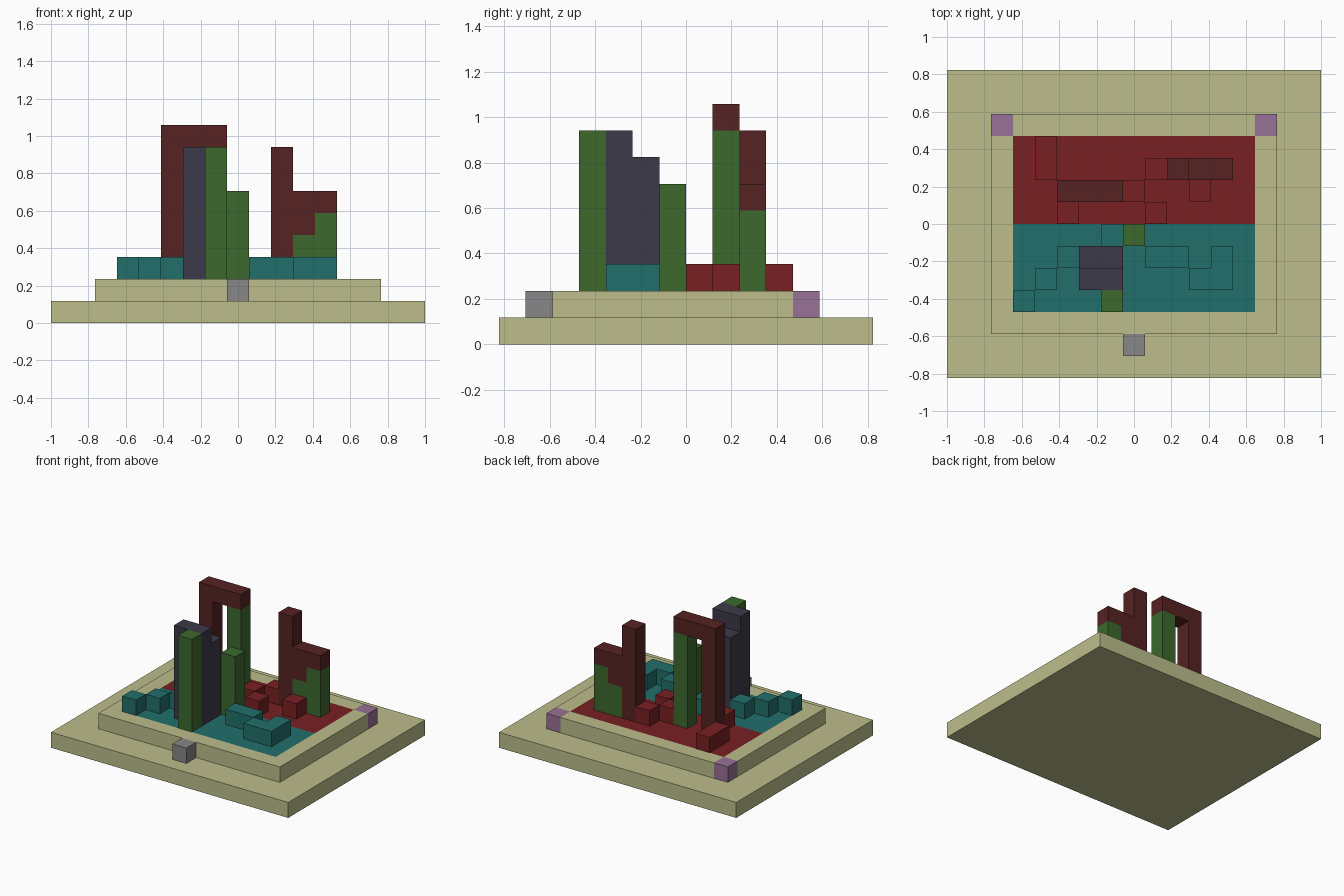
import bpy, bmesh
from mathutils import Vector

cube = bpy.data.objects.get("Cube")
if cube:
    bpy.data.objects.remove(cube)

NX, NY = 17, 14          # plinth size in blocks
U = 2 / NX               # block size


def linear(c):
    c /= 255
    return c / 12.92 if c <= 0.04045 else ((c + 0.055) / 1.055) ** 2.4


def material(name, *rgb):
    colour = [linear(c) for c in rgb] + [1]
    m = bpy.data.materials.new(name)
    m.use_nodes = True
    m.diffuse_color = colour
    m.node_tree.nodes["Principled BSDF"].inputs["Base Color"].default_value = colour
    return m


sand = material("sand", 188, 190, 139)
red = material("red", 121, 32, 35)
dark_red = material("dark red", 86, 34, 34)
teal = material("teal", 33, 111, 106)
green = material("green", 60, 105, 45)
slate = material("slate", 60, 58, 72)
grey = material("grey", 136, 135, 137)
purple = material("purple", 152, 113, 151)


def blocks(name, mat, *boxes):
    """One object of boxes, each (start cell, size) in block units."""
    bm = bmesh.new()
    for start, size in boxes:
        size = Vector(size)
        centre = Vector(start) + size / 2 - Vector((NX / 2, NY / 2, 0))
        verts = bmesh.ops.create_cube(bm, size=1)["verts"]
        for v in verts:
            v.co = (v.co * size + centre) * U
    mesh = bpy.data.meshes.new(name)
    bm.to_mesh(mesh)
    bm.free()
    mesh.materials.append(mat)
    obj = bpy.data.objects.new(name, mesh)
    bpy.context.collection.objects.link(obj)


def rubble(name, mat, cells):
    """Single loose blocks lying on the floor."""
    blocks(name, mat, *[((i, j, 2), (1, 1, 1)) for i, j in cells])


# Plinth, raised rim and two-tone floor
blocks("plinth", sand, ((0, 0, 0), (NX, NY, 1)))
blocks("floor_rim", sand,
       ((2, 2, 1), (13, 1, 1)), ((3, 11, 1), (11, 1, 1)),
       ((2, 3, 1), (1, 8, 1)), ((14, 3, 1), (1, 8, 1)))
blocks("front_floor", teal, ((3, 3, 1), (11, 4, 1)))
blocks("back_floor", red, ((3, 7, 1), (11, 4, 1)))
blocks("corner_blocks", purple, ((2, 11, 1), (1, 1, 1)), ((14, 11, 1), (1, 1, 1)))
blocks("front_step", grey, ((8, 1, 1), (1, 1, 1)))

# Arch with one green post
blocks("arch", dark_red, ((5, 8, 2), (1, 1, 6)), ((5, 8, 8), (3, 1, 1)))
blocks("arch_post", green, ((7, 8, 2), (1, 1, 6)))

# Broken wall with green growth
blocks("broken_wall", dark_red, ((10, 9, 2), (1, 1, 6)),
       ((11, 9, 4), (1, 1, 2)), ((12, 9, 5), (1, 1, 1)))
blocks("wall_growth", green, ((11, 9, 2), (1, 1, 2)), ((12, 9, 2), (1, 1, 3)))

# Stepped tower and pillars
blocks("tower", slate, ((6, 4, 2), (2, 1, 6)), ((6, 5, 2), (2, 1, 5)))
blocks("front_pillar", green, ((7, 3, 2), (1, 1, 6)))
blocks("middle_pillar", green, ((8, 6, 2), (1, 1, 4)))

# Low walls and loose blocks
blocks("teal_walls", teal, ((9, 5, 2), (2, 1, 1)),
       ((11, 4, 2), (2, 1, 1)), ((12, 5, 2), (1, 1, 1)))
blocks("red_wall", red, ((4, 9, 2), (1, 2, 1)))
rubble("teal_rubble", teal, [(3, 3), (4, 4), (5, 5), (7, 6)])
rubble("red_rubble", red, [(5, 7), (8, 8), (9, 7), (9, 9), (11, 8)])
